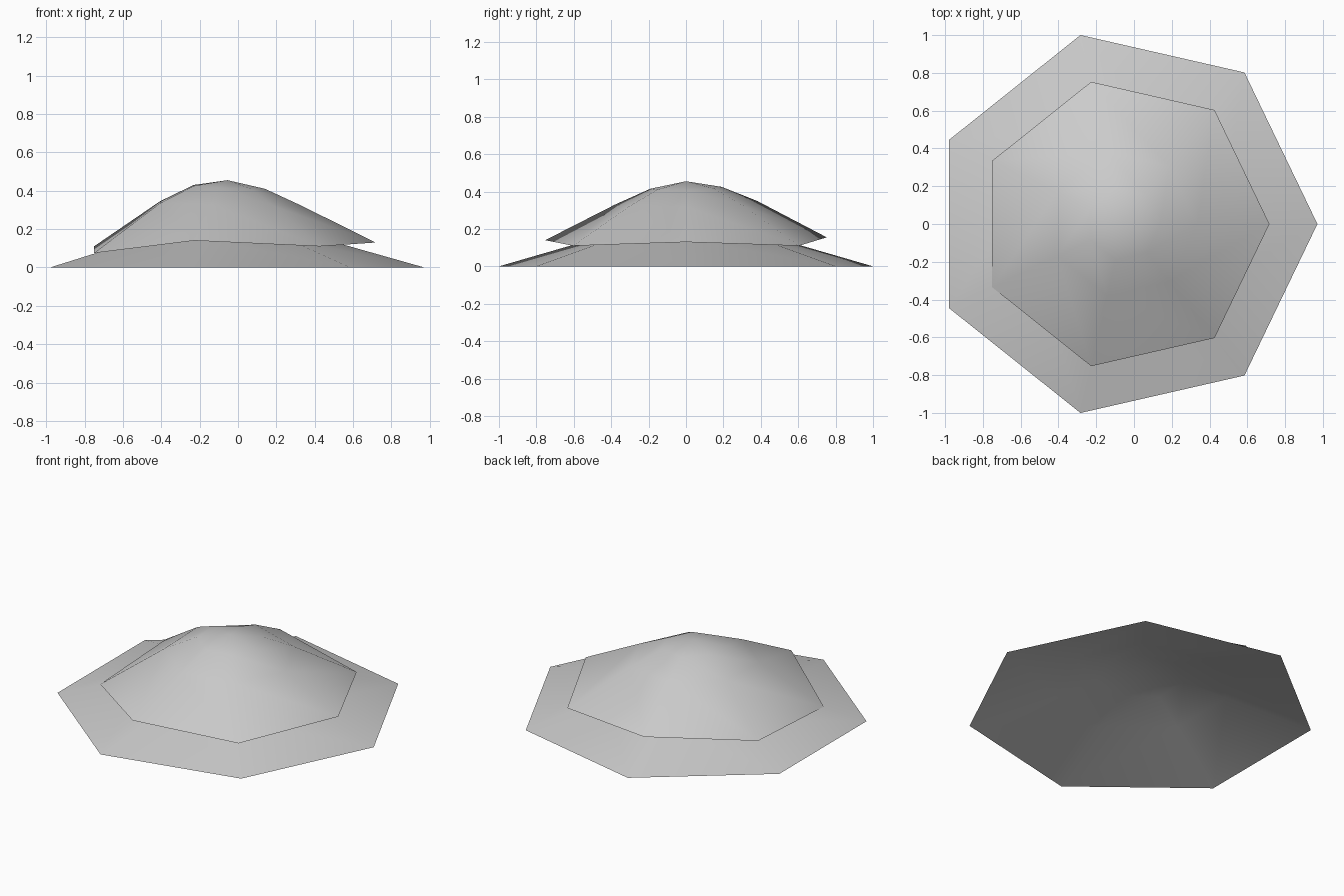
import bpy, bmesh, math

cube = bpy.data.objects.get("Cube")
if cube:
    bpy.data.objects.remove(cube, do_unlink=True)

SIDES = 7
CENTRE_X = -0.055

grey = bpy.data.materials.new("plain grey")
grey.use_nodes = True
colour = (0.6, 0.6, 0.6, 1)
grey.diffuse_color = colour
grey.node_tree.nodes["Principled BSDF"].inputs["Base Color"].default_value = colour


def canopy(name, apex, rings):
    """Open heptagonal dome: rings of (radius, height at each corner)."""
    bm = bmesh.new()
    tip = bm.verts.new((CENTRE_X, 0, apex))
    inner = None
    for radius, heights in rings:
        ring = []
        for i, z in enumerate(heights):
            a = math.tau * i / SIDES
            ring.append(bm.verts.new((CENTRE_X + radius * math.cos(a),
                                      radius * math.sin(a), z)))
        for i in range(SIDES):
            j = (i + 1) % SIDES
            if inner is None:
                bm.faces.new((tip, ring[i], ring[j]))
            else:
                bm.faces.new((inner[i], ring[i], ring[j], inner[j]))
        inner = ring
    for f in bm.faces:
        f.smooth = True
    mesh = bpy.data.meshes.new(name)
    bm.to_mesh(mesh)
    bm.free()
    mesh.materials.append(grey)
    obj = bpy.data.objects.new(name, mesh)
    bpy.context.collection.objects.link(obj)
    return obj


# Broad lower layer with a level rim
canopy("lower_canopy", 0.245, [
    (0.256, [0.215] * SIDES),
    (0.513, [0.145] * SIDES),
    (1.026, [0.0] * SIDES),
])

# Steeper upper layer with a slightly uneven rim
canopy("upper_canopy", 0.455, [
    (0.195, [0.41, 0.415, 0.425, 0.43, 0.425, 0.415, 0.41]),
    (0.39, [0.32, 0.325, 0.35, 0.345, 0.335, 0.33, 0.32]),
    (0.772, [0.13, 0.11, 0.155, 0.11, 0.075, 0.14, 0.11]),
])
